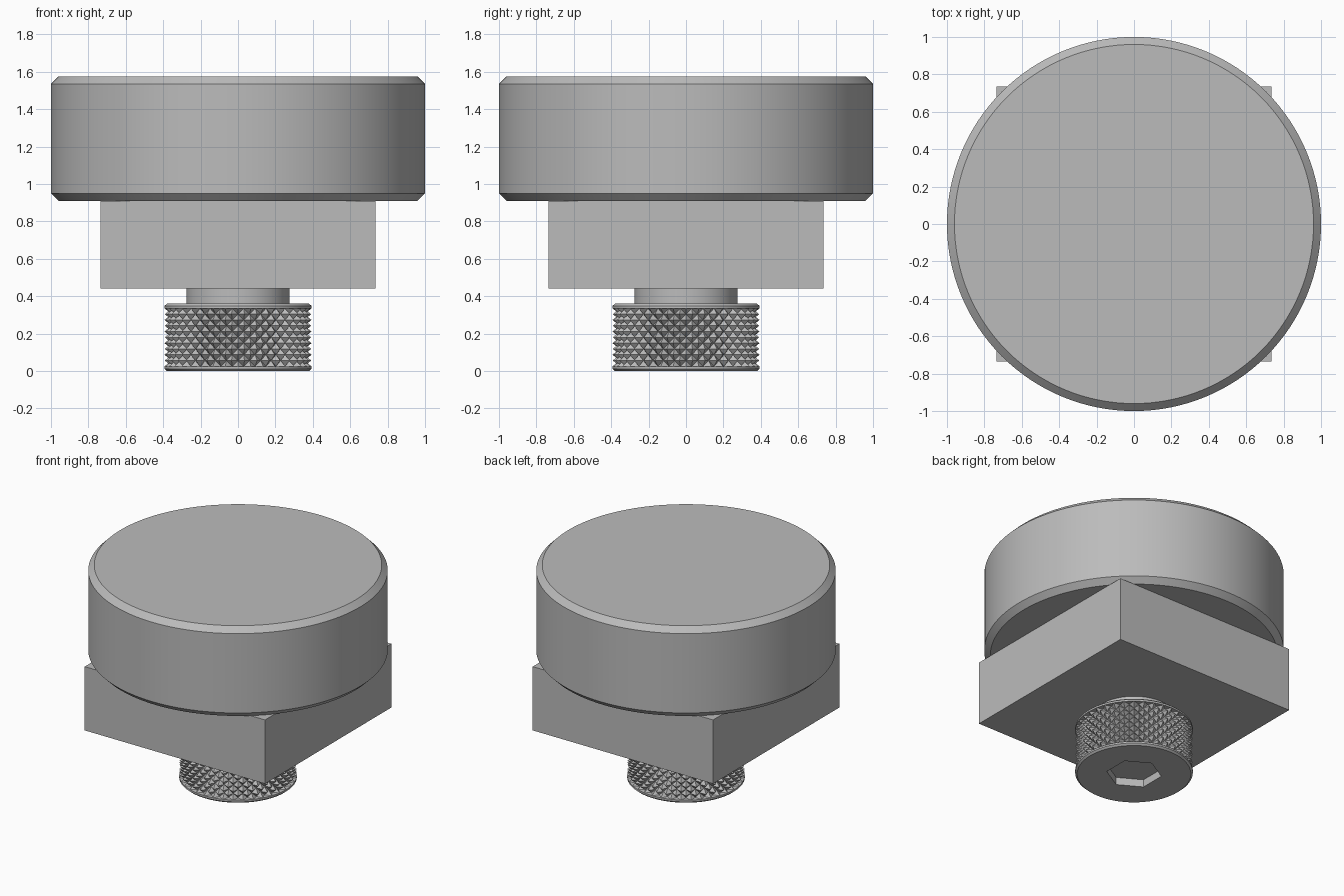
import bpy, bmesh, math

cube = bpy.data.objects.get("Cube")
if cube:
    bpy.data.objects.remove(cube, do_unlink=True)

grey = bpy.data.materials.new("plain_grey")
grey.use_nodes = True
colour = (0.5, 0.5, 0.5, 1)
grey.diffuse_color = colour
grey.node_tree.nodes["Principled BSDF"].inputs["Base Color"].default_value = colour


def finish(name, bm, smooth=True):
    bmesh.ops.recalc_face_normals(bm, faces=bm.faces)
    mesh = bpy.data.meshes.new(name)
    bm.to_mesh(mesh)
    bm.free()
    mesh.materials.append(grey)
    obj = bpy.data.objects.new(name, mesh)
    bpy.context.collection.objects.link(obj)
    if smooth:
        bpy.ops.object.select_all(action="DESELECT")
        obj.select_set(True)
        bpy.context.view_layer.objects.active = obj
        bpy.ops.object.shade_smooth_by_angle(angle=math.radians(25))
    return obj


def ring(bm, count, radius, z):
    """One closed row of points; radius may depend on the column."""
    row = []
    for i in range(count):
        a = math.tau * i / count
        r = radius(i) if callable(radius) else radius
        row.append(bm.verts.new((r * math.cos(a), r * math.sin(a), z)))
    return row


def turned(name, profile, count):
    """Solid of stacked rings, capped at both ends."""
    bm = bmesh.new()
    rows = [ring(bm, count, r, z) for r, z in profile]
    for low, high in zip(rows, rows[1:]):
        for i in range(count):
            j = (i + 1) % count
            bm.faces.new((low[i], low[j], high[j], high[i]))
    bm.faces.new(rows[0])
    bm.faces.new(rows[-1])
    return finish(name, bm)


# Round chamfered top
turned("round_top", [(0.96, 0.91), (1, 0.95), (1, 1.535), (0.96, 1.575)], 128)

# Square block
bm = bmesh.new()
bmesh.ops.create_cube(bm, size=1)
bmesh.ops.scale(bm, vec=(1.47, 1.47, 0.47), verts=bm.verts)
bmesh.ops.translate(bm, vec=(0, 0, 0.675), verts=bm.verts)
finish("square_block", bm, smooth=False)

# Screw neck
turned("screw_neck", [(0.275, 0.34), (0.275, 0.44)], 96)

# Screw head with hexagonal socket, and rims around the grip
COLUMNS = 72
TIP, VALLEY = 0.393, 0.355
GRIP_LOW, GRIP_HIGH = 0.025, 0.335


def hexagon(i):
    a = (math.tau * i / COLUMNS + math.pi / 6) % (math.pi / 3) - math.pi / 6
    return 0.16 / math.cos(a)


turned("screw_head", [
    (hexagon, 0.055), (hexagon, 0), (0.38, 0), (TIP, 0.012), (TIP, GRIP_LOW),
    (VALLEY - 0.01, GRIP_LOW), (VALLEY - 0.01, GRIP_HIGH), (TIP, GRIP_HIGH),
    (TIP, 0.348), (0.38, 0.36), (0.25, 0.36)], COLUMNS)

# Knurled grip of small pyramids
bm = bmesh.new()
STEPS = 10
rows = []
for k in range(STEPS + 1):
    z = GRIP_LOW + (GRIP_HIGH - GRIP_LOW) * k / STEPS
    rows.append(ring(bm, COLUMNS, lambda i: VALLEY if (i + k) % 2 else TIP, z))
for k in range(STEPS):
    low, high = rows[k], rows[k + 1]
    for i in range(COLUMNS):
        j = (i + 1) % COLUMNS
        a, b, c, d = low[i], low[j], high[j], high[i]
        if (i + k) % 2:
            a, b, c, d = b, c, d, a
        bm.faces.new((a, b, d))
        bm.faces.new((b, c, d))
finish("knurled_grip", bm, smooth=False)
